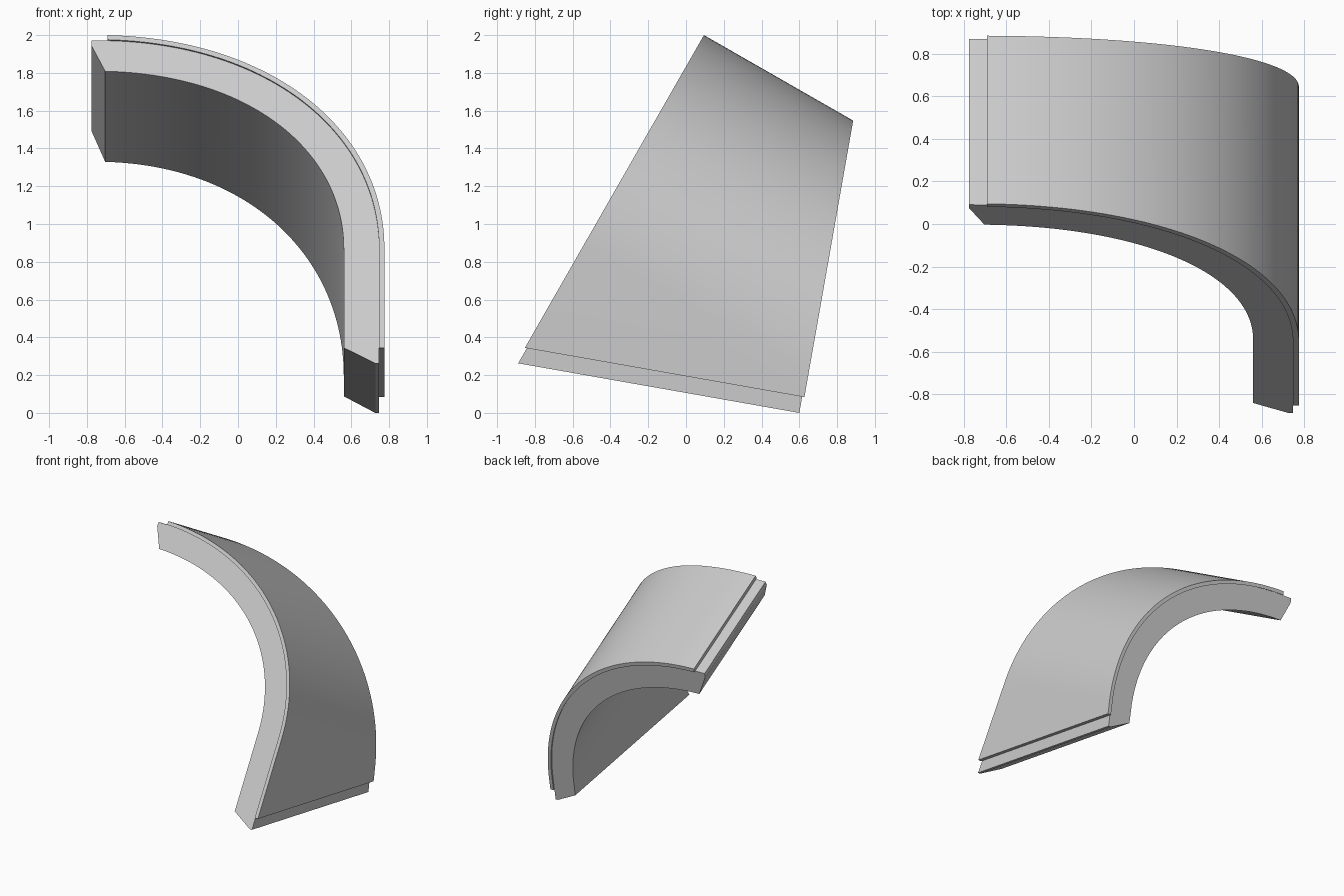
import bpy, bmesh
from math import sin, cos, radians
from mathutils import Vector

if "Cube" in bpy.data.objects:
    bpy.data.objects.remove(bpy.data.objects["Cube"], do_unlink=True)

grey = bpy.data.materials.new("light grey")
grey.use_nodes = True
colour = (0.6, 0.6, 0.6, 1)
grey.diffuse_color = colour
grey.node_tree.nodes["Principled BSDF"].inputs["Base Color"].default_value = colour

# Profile plane leans back; the panel is extruded along its normal
LEAN, CUT = radians(29.8), radians(10)
ORIGIN = Vector((0, 0.095, 2.0))
UP = Vector((0, sin(LEAN), cos(LEAN)))
ALONG = Vector((0, cos(LEAN), -sin(LEAN)))

# Lower back corner, with the directions of the back and bottom cuts
CORNER = Vector((0, 0.6, 0))
BACK = Vector((0, cos(CUT), -sin(CUT)))
RISE = Vector((0, sin(CUT), cos(CUT)))

# Outer curve as a cubic: nearly level at the top, upright at the side
RIGHT, FOOT = 0.775, -2.6
CURVE = [Vector(p) for p in ((-0.69, 0), (0.19, -0.026), (RIGHT, -0.585), (RIGHT, -1.30))]


def arc(depth, steps=56):
    """Curve at a constant depth under the outer surface, then straight down."""
    a, b, c, d = CURVE
    pts = []
    for i in range(steps + 1):
        t = i / steps
        s = 1 - t
        p = a * s**3 + b * (3 * s * s * t) + c * (3 * s * t * t) + d * t**3
        tangent = ((b - a) * s * s + (c - b) * (2 * s * t) + (d - c) * t * t).normalized()
        inward = Vector((tangent.y, -tangent.x))
        pts.append(tuple(p + inward * depth))
    return pts + [(RIGHT - depth, FOOT)]


def slice_off(bm, point, normal):
    """Remove everything on the normal side of a plane and cap the cut."""
    geom = bm.verts[:] + bm.edges[:] + bm.faces[:]
    bmesh.ops.bisect_plane(bm, geom=geom, dist=1e-5, plane_co=point,
                           plane_no=normal, clear_outer=True)
    rim = [e for e in bm.edges if e.is_boundary]
    if rim:
        bmesh.ops.edgeloop_fill(bm, edges=rim)


def panel(name, profile, front, cuts):
    bm = bmesh.new()
    verts = [bm.verts.new(ORIGIN + Vector((x, 0, 0)) + UP * v + ALONG * front)
             for x, v in profile]
    face = bm.faces.new(verts)
    ext = bmesh.ops.extrude_face_region(bm, geom=[face], use_keep_orig=True)
    bmesh.ops.translate(bm, vec=ALONG * 2.6,
                        verts=[g for g in ext["geom"] if isinstance(g, bmesh.types.BMVert)])
    for point, normal in cuts:
        slice_off(bm, point, normal)
    bmesh.ops.recalc_face_normals(bm, faces=bm.faces)
    mesh = bpy.data.meshes.new(name)
    bm.to_mesh(mesh)
    bm.free()
    mesh.materials.append(grey)
    obj = bpy.data.objects.new(name, mesh)
    bpy.context.collection.objects.link(obj)
    bpy.ops.object.select_all(action="DESELECT")
    obj.select_set(True)
    bpy.context.view_layer.objects.active = obj
    bpy.ops.object.shade_smooth_by_angle(angle=radians(15))


SKIN, THICK = 0.028, 0.215

# Thin outer skin, slightly proud of the core at both ends
panel("outer_skin", arc(0) + arc(SKIN)[::-1], 0,
      [(CORNER + BACK * 0.012, BACK), (CORNER + RISE * 0.087, -RISE)])

# Thick core with a chamfered tongue past the top edge and a bevelled foot
tongue = [(-0.703, -THICK), (-0.775, -0.06), (-0.775, -0.026)]
bevel_point = CORNER + Vector((0.727, 0, 0))
bevel_normal = BACK.cross(Vector((-0.165, 0, 0)) + RISE * 0.088)
if bevel_normal.dot(RISE) > 0:
    bevel_normal.negate()
panel("inner_core", arc(SKIN) + arc(THICK)[::-1] + tongue, 0.01,
      [(CORNER, BACK), (CORNER, -RISE), (bevel_point, bevel_normal)])
